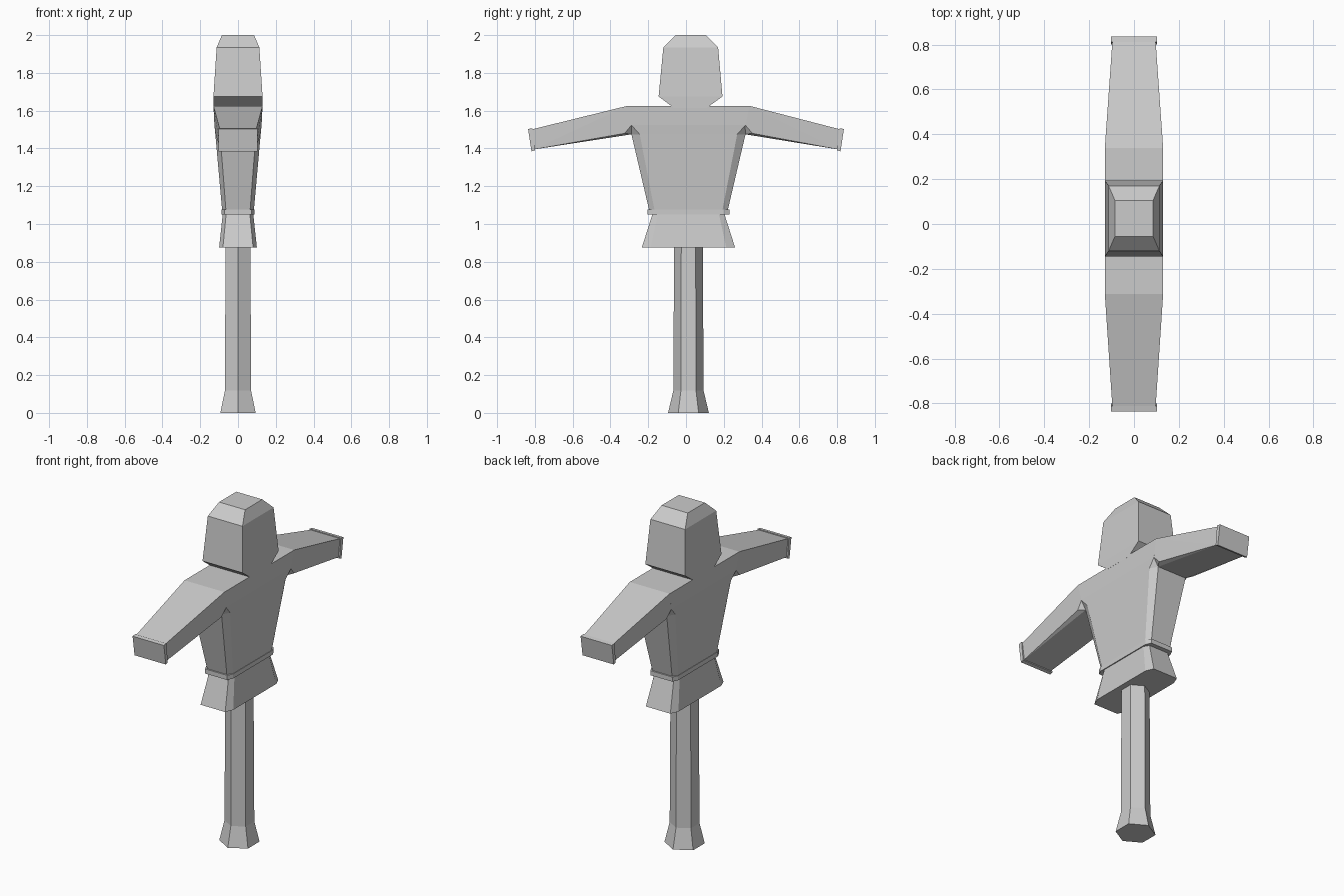
import bpy
import bmesh
import math

default = bpy.data.objects.get("Cube")
if default:
    bpy.data.objects.remove(default, do_unlink=True)

grey = bpy.data.materials.new("plain_grey")
grey.use_nodes = True
grey.diffuse_color = (0.6, 0.6, 0.6, 1)
grey.node_tree.nodes["Principled BSDF"].inputs["Base Color"].default_value = (0.6, 0.6, 0.6, 1)

MID = 0.013  # body axis sits slightly behind the origin


def loft(name, rings):
    """Skin a stack of equal-length rings and cap both ends."""
    bm = bmesh.new()
    loops = [[bm.verts.new(p) for p in ring] for ring in rings]
    n = len(loops[0])
    for low, high in zip(loops, loops[1:]):
        for i in range(n):
            j = (i + 1) % n
            bm.faces.new((low[i], low[j], high[j], high[i]))
    bm.faces.new(loops[0][::-1])
    bm.faces.new(loops[-1])
    finish(name, bm)


def hull(name, points):
    """Convex solid around a few corner points."""
    bm = bmesh.new()
    for p in points:
        bm.verts.new(p)
    res = bmesh.ops.convex_hull(bm, input=bm.verts[:])
    inside = [g for g in res["geom_interior"] if isinstance(g, bmesh.types.BMVert)]
    bmesh.ops.delete(bm, geom=inside, context="VERTS")
    bmesh.ops.dissolve_limit(bm, angle_limit=math.radians(1), verts=bm.verts[:], edges=bm.edges[:])
    finish(name, bm)


def finish(name, bm):
    bmesh.ops.recalc_face_normals(bm, faces=bm.faces[:])
    mesh = bpy.data.meshes.new(name)
    bm.to_mesh(mesh)
    bm.free()
    mesh.materials.append(grey)
    bpy.context.collection.objects.link(bpy.data.objects.new(name, mesh))


def rect(x, y0, y1, z):
    return [(-x, y0, z), (x, y0, z), (x, y1, z), (-x, y1, z)]


def octagon(x, x_end, y, y_end, z):
    """Rectangle with cut corners: wide sides at x, narrow ends at y_end."""
    quarter = [(x_end, -y_end), (x, -y), (x, y), (x_end, y_end)]
    full = quarter + [(-a, -b) for a, b in quarter]
    return [(a, b + MID, z) for a, b in full]


def hexagon(r, z):
    return [(r * math.sin(k * math.pi / 3), MID + r * math.cos(k * math.pi / 3), z)
            for k in range(6)]


# Post with flared foot
loft("post", [hexagon(0.108, 0), hexagon(0.08, 0.118), hexagon(0.076, 0.9)])

# Skirt, belt and torso
loft("skirt", [octagon(0.1, 0.08, 0.2, 0.247, 0.875),
               octagon(0.08, 0.062, 0.16, 0.188, 1.06)])
loft("belt", [octagon(0.087, 0.072, 0.185, 0.217, z) for z in (1.05, 1.077)])
loft("torso", [octagon(0.083, 0.063, 0.177, 0.205, 1.06),
               octagon(0.12, 0.095, 0.258, 0.302, 1.475),
               octagon(0.125, 0.122, 0.303, 0.306, 1.525),
               octagon(0.13, 0.128, 0.323, 0.325, 1.625)])

# Head with sloped jaw and bevelled crown
loft("head", [rect(0.13, -0.065, 0.11, 1.615), rect(0.13, -0.145, 0.193, 1.675),
              rect(0.113, -0.12, 0.17, 1.935), rect(0.085, -0.055, 0.105, 2.0)])

# Arms along y, each with a tilted cuff
for label, s in (("front", -1), ("back", 1)):
    root = [(0.13, 0.325, 1.625), (0.125, 0.3, 1.525), (0.12, 0.338, 1.48),
            (0.095, 0.3, 1.475), (0.13, 0.25, 1.625)]
    tip = [(0.096, 0.82, 1.5), (0.093, 0.805, 1.395)]
    corners = [(m * x, s * y + MID, z) for x, y, z in root for m in (-1, 1)]
    corners += [(m * x, s * y, z) for x, y, z in tip for m in (-1, 1)]
    hull(label + "_arm", corners)
    cuff = [(0.836, 1.503), (0.812, 1.507), (0.8, 1.39), (0.818, 1.384)]
    hull(label + "_cuff", [(m * 0.102, s * y, z) for y, z in cuff for m in (-1, 1)])
